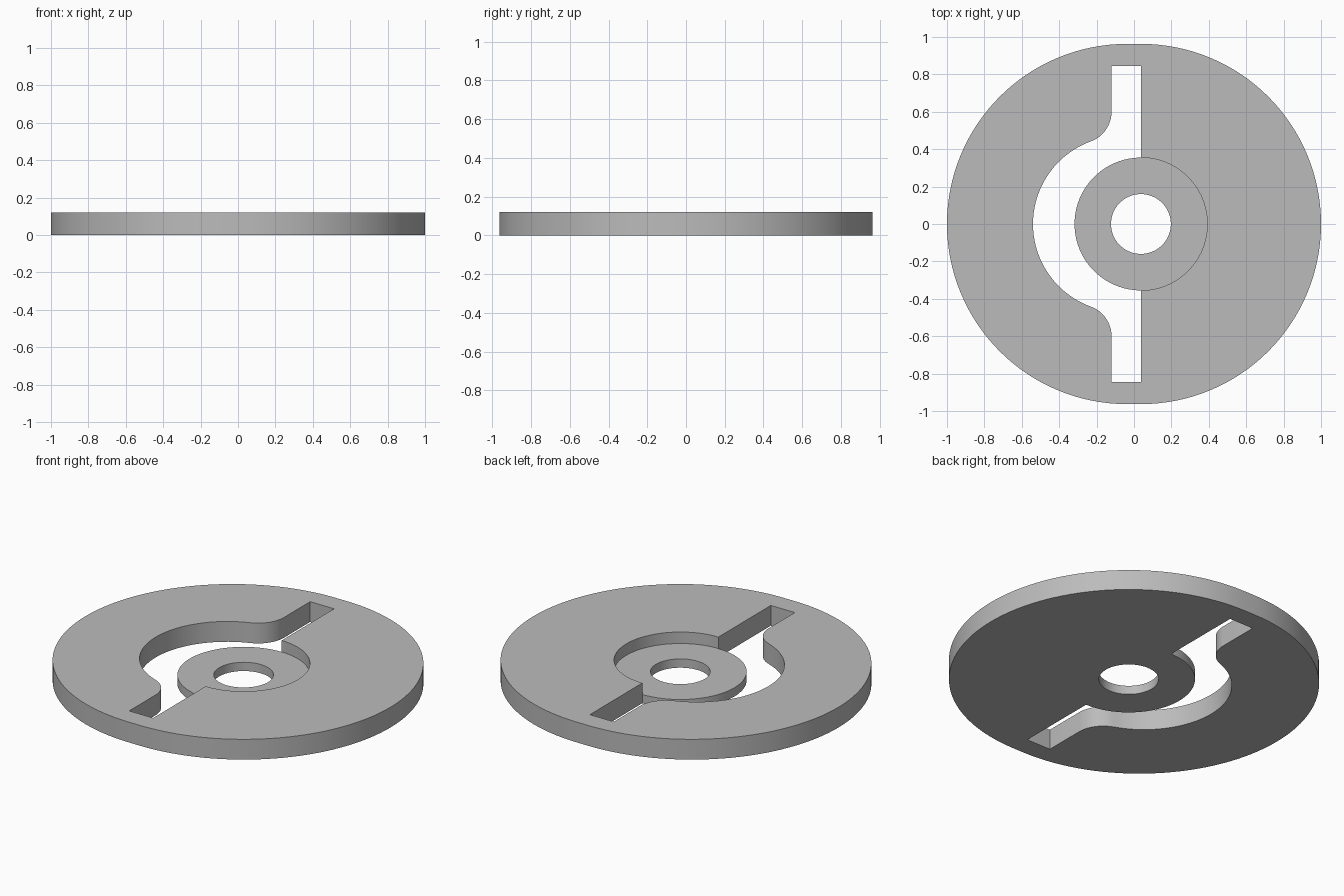
import bpy
import bmesh
from math import pi, cos, sin, atan2, hypot, radians

cube = bpy.data.objects.get("Cube")
if cube:
    bpy.data.objects.remove(cube, do_unlink=True)

HEIGHT, HUB_TOP = 0.12, 0.052
OFFSET, RADIUS = 0.037, 0.963        # half-disc centre offset and radius
HUB_R, BORE_R = 0.355, 0.16
SLOT_LEFT, SLOT_END = -0.12, 0.845
BOW_X, BOW_R = -0.07, 0.47           # bowed middle of the slot
FILLET_Y = 0.60


def arc(cx, cy, r, start, end, steps):
    """Points along an arc, both ends included."""
    return [(cx + r * cos(start + (end - start) * i / steps),
             cy + r * sin(start + (end - start) * i / steps))
            for i in range(steps + 1)]


def prism(name, outline, bottom, top):
    """Extrude a closed outline upwards into a solid."""
    bm = bmesh.new()
    face = bm.faces.new([bm.verts.new((x, y, bottom)) for x, y in outline])
    bm.normal_update()
    grown = bmesh.ops.extrude_face_region(bm, geom=[face], use_keep_orig=True)
    moved = [v for v in grown["geom"] if isinstance(v, bmesh.types.BMVert)]
    bmesh.ops.translate(bm, verts=moved, vec=(0, 0, top - bottom))
    bmesh.ops.recalc_face_normals(bm, faces=bm.faces)
    mesh = bpy.data.meshes.new(name)
    bm.to_mesh(mesh)
    bm.free()
    obj = bpy.data.objects.new(name, mesh)
    bpy.context.collection.objects.link(obj)
    return obj


def cut(target, cutter):
    """Subtract a cutter, then discard it."""
    bpy.context.view_layer.objects.active = target
    mod = target.modifiers.new("cut", "BOOLEAN")
    mod.operation, mod.solver, mod.object = "DIFFERENCE", "EXACT", cutter
    bpy.ops.object.modifier_apply(modifier=mod.name)
    bpy.data.objects.remove(cutter, do_unlink=True)


# Disc: two half circles joined by a short straight
disc = prism("slotted_disc",
             arc(OFFSET, 0, RADIUS, -pi / 2, pi / 2, 64)
             + arc(-OFFSET, 0, RADIUS, pi / 2, 3 * pi / 2, 64), 0, HEIGHT)

# Slot: straight ends, filleted into a bow around the hub
gap = SLOT_LEFT - BOW_X
fillet_r = (gap ** 2 + FILLET_Y ** 2 - BOW_R ** 2) / (2 * (BOW_R + gap))
fillet_x = SLOT_LEFT - fillet_r
angle = atan2(FILLET_Y, fillet_x - BOW_X)
upper = arc(fillet_x, FILLET_Y, fillet_r, 0, angle - pi, 16)
lower = [(x, -y) for x, y in reversed(upper)]
bow = arc(BOW_X, 0, BOW_R, angle, 2 * pi - angle, 40)[1:-1]
hub_edge = arc(OFFSET, 0, HUB_R, 3 * pi / 2, pi / 2, 48)
slot = ([(OFFSET, SLOT_END), (SLOT_LEFT, SLOT_END)] + upper + bow + lower
        + [(SLOT_LEFT, -SLOT_END), (OFFSET, -SLOT_END)] + hub_edge)
cut(disc, prism("slot_cutter", slot, -0.1, HEIGHT + 0.1))

# Recess that lowers the hub, overlapping the open slot on its left
recess = (arc(OFFSET, 0, HUB_R, -pi / 2, pi / 2, 48)
          + arc(OFFSET - 0.03, 0, HUB_R, pi / 2, 3 * pi / 2, 48))
cut(disc, prism("recess_cutter", recess, HUB_TOP, HEIGHT + 0.1))

# Central bore
bore = arc(OFFSET, 0, BORE_R, 0, 2 * pi, 64)[:-1]
cut(disc, prism("bore_cutter", bore, -0.1, HEIGHT + 0.1))

# Material and shading
grey = bpy.data.materials.new("plain_grey")
grey.use_nodes = True
colour = (0.5, 0.5, 0.5, 1)
grey.diffuse_color = colour
grey.node_tree.nodes["Principled BSDF"].inputs["Base Color"].default_value = colour
disc.data.materials.clear()
disc.data.materials.append(grey)
for poly in disc.data.polygons:
    poly.material_index = 0

bpy.ops.object.select_all(action="DESELECT")
disc.select_set(True)
bpy.context.view_layer.objects.active = disc
bpy.ops.object.shade_smooth_by_angle(angle=radians(30))
